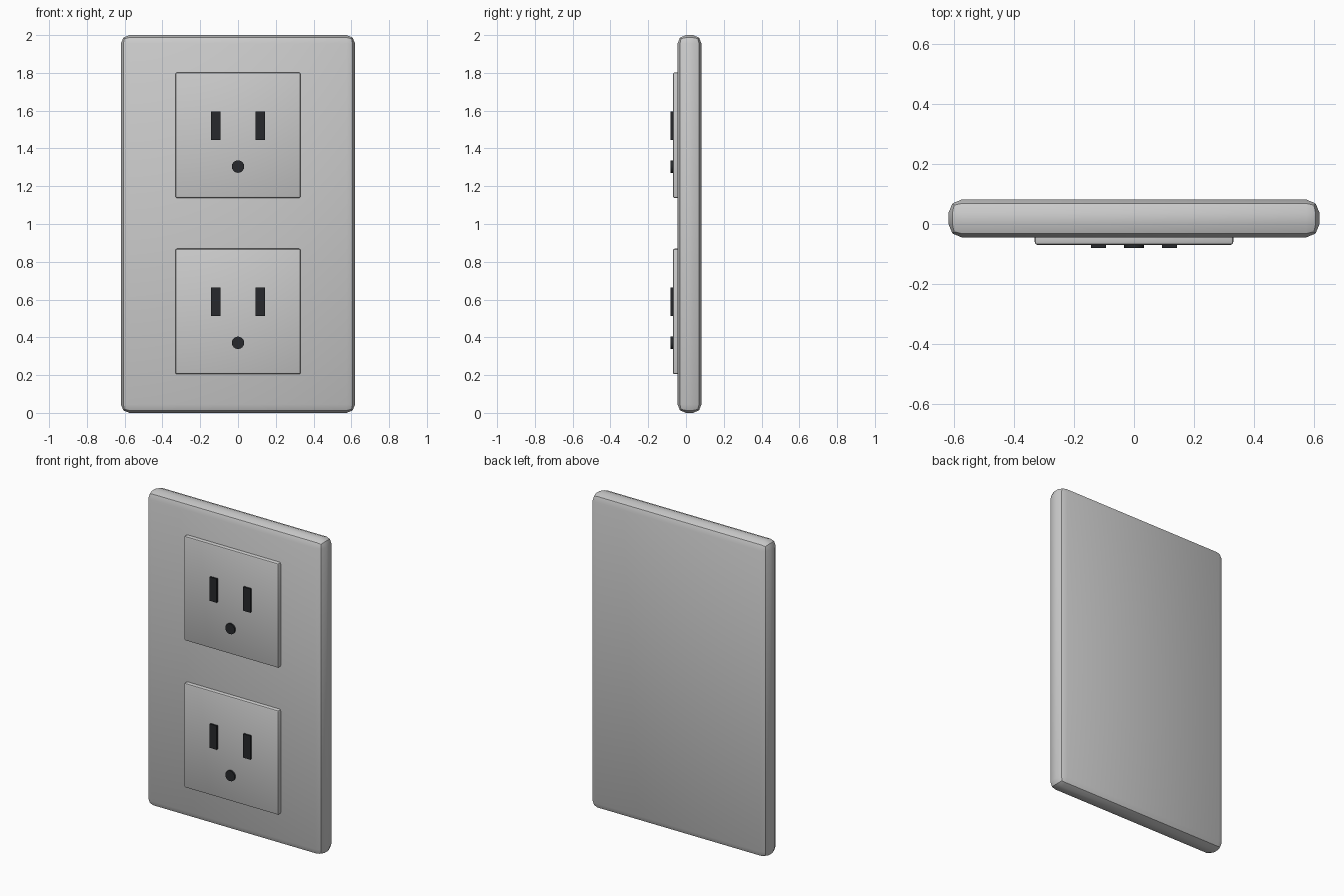
import bpy, math

if "Cube" in bpy.data.objects:
    bpy.data.objects.remove(bpy.data.objects["Cube"])

dark = bpy.data.materials.new("dark_slot")
dark.diffuse_color = (0.02, 0.022, 0.025, 1)
dark.use_nodes = True
dark.node_tree.nodes["Principled BSDF"].inputs["Base Color"].default_value = dark.diffuse_color


def smooth(obj):
    bpy.ops.object.select_all(action='DESELECT')
    obj.select_set(True)
    bpy.context.view_layer.objects.active = obj
    bpy.ops.object.shade_smooth_by_angle(angle=math.radians(30))


def box(name, x, y, z, bevel=0, mat=None):
    """Box from (min, max) ranges with an optional rounded edge."""
    bpy.ops.mesh.primitive_cube_add(size=1, location=[sum(r) / 2 for r in (x, y, z)])
    obj = bpy.context.object
    obj.name = name
    obj.scale = [r[1] - r[0] for r in (x, y, z)]
    bpy.ops.object.transform_apply(location=False, rotation=False, scale=True)
    if bevel:
        mod = obj.modifiers.new("bevel", 'BEVEL')
        mod.width, mod.segments = bevel, 2
        bpy.ops.object.modifier_apply(modifier=mod.name)
        smooth(obj)
    if mat:
        obj.data.materials.append(mat)
    return obj


# Wall plate
box("wall_plate", (-0.62, 0.62), (-0.045, 0.082), (0, 2), 0.045)

# Two identical receptacles
for label, z in (("lower", 0.537), ("upper", 1.47)):
    box(label + "_receptacle", (-0.332, 0.332), (-0.07, -0.02), (z - 0.332, z + 0.332), 0.01)
    # Blade slots
    for side, s in (("left", -1), ("right", 1)):
        x = 0.118 * s
        box(f"{label}_{side}_slot", (x - 0.025, x + 0.025), (-0.081, -0.06),
            (z - 0.025, z + 0.126), mat=dark)
    # Round ground hole
    bpy.ops.mesh.primitive_cylinder_add(vertices=16, radius=0.033, depth=0.021,
                                        location=(0, -0.0705, z - 0.166),
                                        rotation=(math.pi / 2, 0, 0))
    hole = bpy.context.object
    hole.name = label + "_ground_hole"
    hole.data.materials.append(dark)
    smooth(hole)
